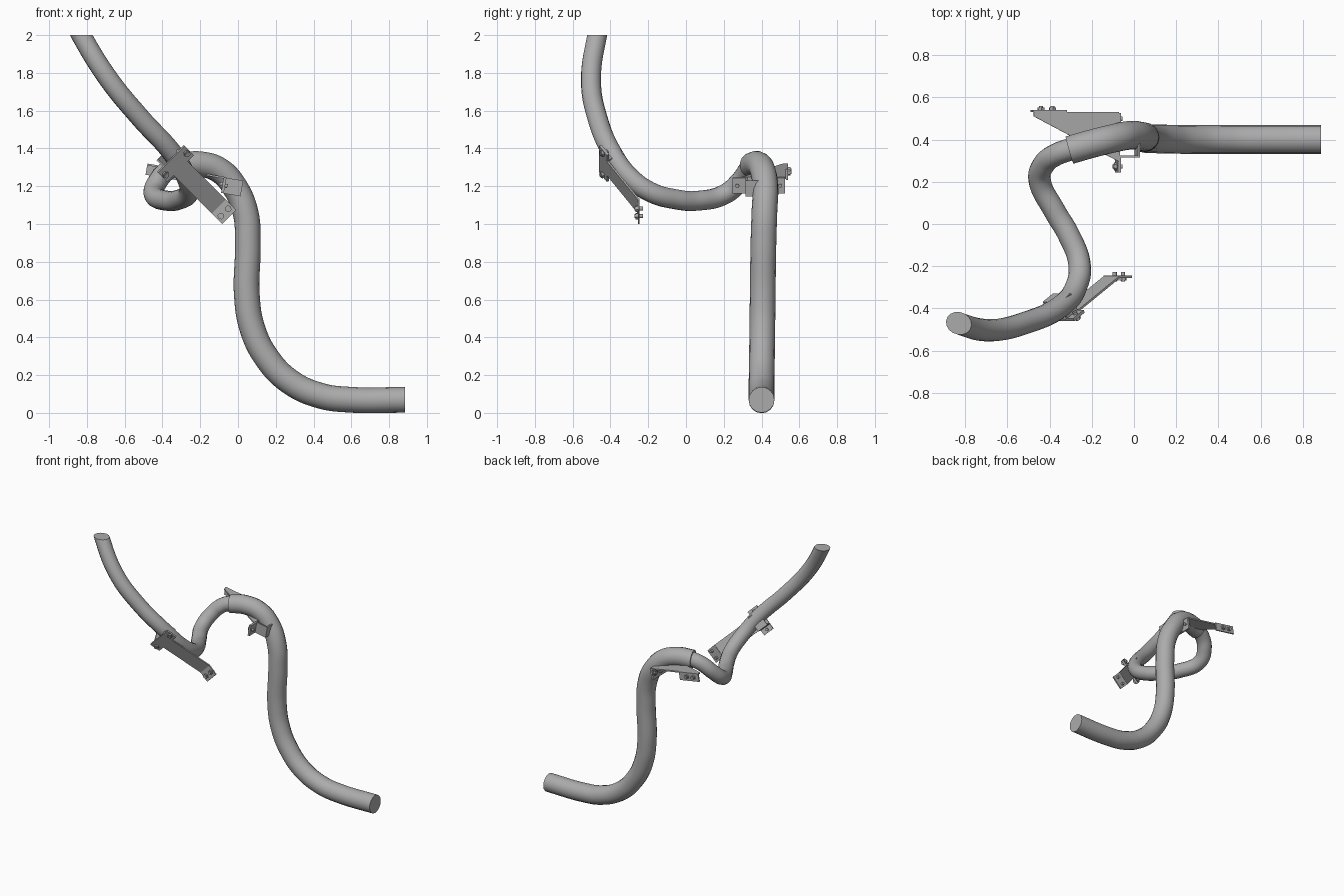
import bpy
import bmesh
import math
from mathutils import Matrix, Vector

old = bpy.data.objects.get("Cube")
if old:
    bpy.data.objects.remove(old, do_unlink=True)

# One plain metal colour
metal = bpy.data.materials.new("grey_metal")
metal.use_nodes = True
grey = (0.41, 0.41, 0.41, 1.0)
metal.diffuse_color = grey
metal.node_tree.nodes["Principled BSDF"].inputs["Base Color"].default_value = grey


def add_mesh(name, bm):
    bmesh.ops.recalc_face_normals(bm, faces=bm.faces)
    mesh = bpy.data.meshes.new(name)
    bm.to_mesh(mesh)
    bm.free()
    mesh.materials.append(metal)
    obj = bpy.data.objects.new(name, mesh)
    bpy.context.collection.objects.link(obj)
    return obj


def frame(origin, x_axis, y_axis):
    """Placement matrix from an origin and two perpendicular directions."""
    x, y = Vector(x_axis).normalized(), Vector(y_axis).normalized()
    placed = Matrix((x, y, x.cross(y))).transposed().to_4x4()
    placed.translation = Vector(origin)
    return placed


def plate(name, place, outline, thick):
    """Flat outline in the local xy plane, thickened evenly about it."""
    bm = bmesh.new()
    face = bm.faces.new([bm.verts.new((x, y, -thick / 2)) for x, y in outline])
    top = bmesh.ops.extrude_face_region(bm, geom=[face])["geom"]
    moved = [v for v in top if isinstance(v, bmesh.types.BMVert)]
    bmesh.ops.translate(bm, verts=moved, vec=(0, 0, thick))
    bm.transform(place)
    return add_mesh(name, bm)


def rectangle(x0, x1, y0, y1):
    return [(x0, y0), (x1, y0), (x1, y1), (x0, y1)]


def bolt(name, place, x, y, length=0.045):
    """Round shank with a hexagonal head, along the local z axis."""
    bm = bmesh.new()
    for sides, radius, depth, z in ((16, 0.010, length, 0), (6, 0.018, 0.014, 0.010)):
        bmesh.ops.create_cone(bm, cap_ends=True, segments=sides, radius1=radius,
                              radius2=radius, depth=depth,
                              matrix=Matrix.Translation((x, y, z)))
    bm.transform(place)
    return add_mesh(name, bm)


def tube(name, points, radius, cut_height=None):
    """Round bar swept along a smooth path, optionally cut level at a height."""
    curve = bpy.data.curves.new(name, "CURVE")
    curve.dimensions = "3D"
    curve.bevel_depth = radius
    curve.bevel_resolution = 6
    curve.resolution_u = 10
    curve.use_fill_caps = True
    spline = curve.splines.new("BEZIER")
    spline.bezier_points.add(len(points) - 1)
    for knot, co in zip(spline.bezier_points, points):
        knot.co = co
        knot.handle_left_type = knot.handle_right_type = "AUTO"
    helper = bpy.data.objects.new(name + "_path", curve)
    bpy.context.collection.objects.link(helper)
    bpy.context.view_layer.update()
    swept = helper.evaluated_get(bpy.context.evaluated_depsgraph_get())
    bm = bmesh.new()
    bm.from_mesh(swept.to_mesh())
    swept.to_mesh_clear()
    bpy.data.objects.remove(helper, do_unlink=True)
    bmesh.ops.remove_doubles(bm, verts=bm.verts, dist=0.0001)
    if cut_height:
        geom = bm.verts[:] + bm.edges[:] + bm.faces[:]
        cut = bmesh.ops.bisect_plane(bm, geom=geom, plane_co=(0, 0, cut_height),
                                     plane_no=(0, 0, 1), clear_outer=True)["geom_cut"]
        rim = [e for e in cut if isinstance(e, bmesh.types.BMEdge)]
        bmesh.ops.contextual_create(bm, geom=rim)
    obj = add_mesh(name, bm)
    bpy.ops.object.select_all(action="DESELECT")
    obj.select_set(True)
    bpy.context.view_layer.objects.active = obj
    bpy.ops.object.shade_smooth_by_angle(angle=math.radians(35))
    return obj


def clamp(name, place, ear, leg, half_width, depth, bolt_at):
    """Backing plate and square U strap, bolted together through the ears."""
    k = 0.010
    plate(name + "_plate", place, rectangle(-half_width, half_width, -ear, ear), k)
    hat = [(ear, 0), (ear, -k), (leg, -k), (leg, -depth)]
    hat += [(-u, n) for u, n in reversed(hat)]
    inner = [(leg - k, k - depth), (leg - k, 0)]
    hat += [(-u, n) for u, n in reversed(inner)] + inner
    across = place.to_3x3()
    strap = frame(place.translation, across.col[1], across.col[2])
    plate(name + "_strap", strap, hat, 2 * half_width)
    for side, label in ((1, "upper"), (-1, "lower")):
        bolt(name + "_bolt_" + label, place, 0, side * bolt_at)


# Thick lower pipe: foot, rise and hook over the top
tube("thick_pipe", [
    (0.885, 0.40, 0.069), (0.59, 0.40, 0.07), (0.44, 0.40, 0.09),
    (0.275, 0.40, 0.165), (0.15, 0.402, 0.295), (0.075, 0.404, 0.45),
    (0.047, 0.406, 0.62), (0.052, 0.41, 0.9), (0.04, 0.415, 1.06),
    (-0.02, 0.42, 1.20), (-0.10, 0.405, 1.285), (-0.2, 0.38, 1.317),
    (-0.305, 0.35, 1.312)], 0.068)

# Thin upper pipe: loop round and sweep up to a level end
tube("thin_pipe", [
    (-0.25, 0.367, 1.317), (-0.305, 0.352, 1.312), (-0.37, 0.328, 1.285),
    (-0.425, 0.285, 1.225), (-0.447, 0.21, 1.16), (-0.375, 0.06, 1.123),
    (-0.31, -0.05, 1.13), (-0.258, -0.19, 1.17), (-0.275, -0.30, 1.25),
    (-0.34, -0.385, 1.365), (-0.52, -0.47, 1.565), (-0.68, -0.503, 1.76),
    (-0.83, -0.47, 2.0), (-0.87, -0.45, 2.08)], 0.053, cut_height=2.0)

# Front bracket: T plate along the thin pipe with a folded foot
tilt = math.radians(30)
up_right = Vector((1, 0, 1)).normalized()
down_right = Vector((1, 0, -1)).normalized()
along = down_right * math.cos(tilt) + Vector((0, math.sin(tilt), 0))
head = Vector((-0.33, -0.435, 1.32))
front = frame(head, along, up_right)
clamp("front_clamp", front, 0.10, 0.06, 0.04, 0.10, 0.08)
reach = 0.37
plate("front_arm", front, rectangle(0.03, reach, -0.052, 0.052), 0.010)
foot = frame(head + along * reach, down_right, up_right)
plate("front_foot", foot, rectangle(-0.005, 0.08, -0.052, 0.052), 0.010)
for side, label in ((1, "upper"), (-1, "lower")):
    bolt("front_foot_bolt_" + label, foot, 0.045, side * 0.028)

# Rear bracket: clamp on the thick pipe with a tapered shelf and a side foot
outward = Vector((-0.985, 0, 0.17)).normalized()
back = Vector((0, 1, 0))
lift = back.cross(outward)
base = Vector((-0.078, 0.385, 1.205))
rear = frame(base, lift, back)
clamp("rear_clamp", rear, 0.14, 0.07, 0.042, 0.10, 0.113)
shelf = frame(base + lift * 0.04, outward, back)
plate("rear_arm", shelf, [(0, -0.09), (0, 0.145), (0.41, 0.145), (0.41, 0.125)], 0.010)
side_foot = frame(base + back * 0.15, outward, lift)
plate("rear_foot", side_foot, rectangle(0.25, 0.415, -0.015, 0.045), 0.010)
for x, label in ((0.315, "inner"), (0.37, "outer")):
    bolt("rear_foot_bolt_" + label, side_foot, x, 0.015)
